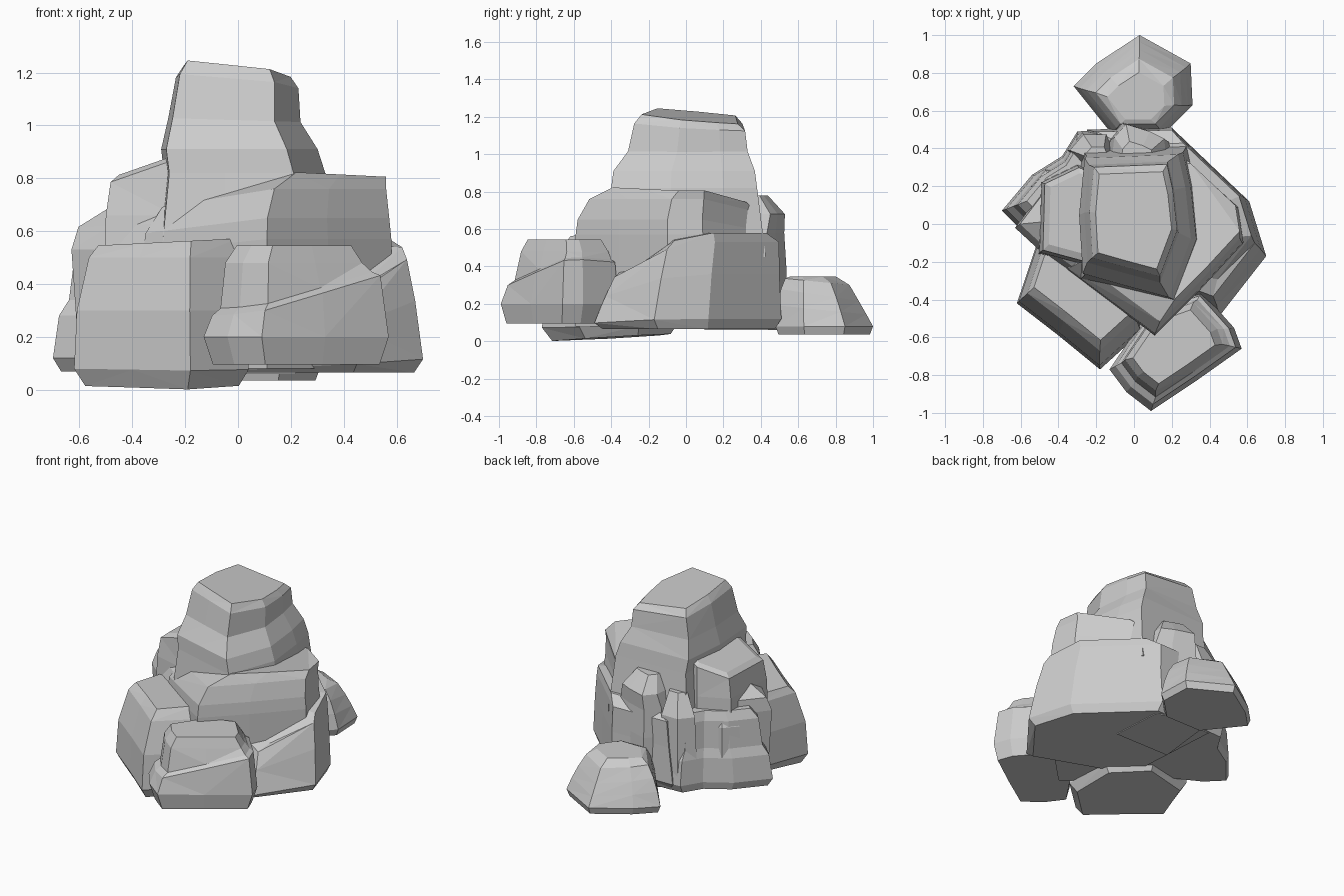
import bpy, bmesh


def rock(name, outline, levels):
    """Loft a faceted rock. Outline points are (x, y[, height factor]);
    each level is (z, scale, dx, dy, tilt_x, tilt_y) applied to the outline."""
    n = len(outline)
    cx = sum(p[0] for p in outline) / n
    cy = sum(p[1] for p in outline) / n
    z0 = levels[0][0]
    bm = bmesh.new()
    rings = []
    for level in levels:
        z, s, dx, dy, tx, ty = tuple(level) + (0,) * (6 - len(level))
        ring = []
        for p in outline:
            u, v = (p[0] - cx) * s, (p[1] - cy) * s
            h = p[2] if len(p) > 2 else 1
            ring.append(bm.verts.new((cx + u + dx, cy + v + dy, z0 + (z - z0) * h + tx * u + ty * v)))
        rings.append(ring)
    for a, b in zip(rings, rings[1:]):
        for i in range(n):
            j = (i + 1) % n
            bm.faces.new((a[i], a[j], b[j], b[i]))
    bm.faces.new(rings[0])
    bm.faces.new(rings[-1])
    bmesh.ops.connect_verts_nonplanar(bm, angle_limit=0.02, faces=bm.faces[:])
    bmesh.ops.recalc_face_normals(bm, faces=bm.faces[:])
    mesh = bpy.data.meshes.new(name)
    bm.to_mesh(mesh)
    bm.free()
    ob = bpy.data.objects.new(name, mesh)
    bpy.context.collection.objects.link(ob)
    return ob


# Tall central summit
rock("summit",
     [(-0.26, -0.27), (-0.05, -0.33), (0.21, -0.40), (0.33, -0.08), (0.30, 0.20),
      (0.26, 0.38), (-0.25, 0.36), (-0.28, 0.05)],
     [(0.45, 1.12), (0.82, 1.0), (0.91, 0.97, -0.02), (1.02, 0.82, -0.04, 0.02, -0.03),
      (1.16, 0.76, -0.03, 0.03, -0.10, -0.06), (1.205, 0.66, -0.03, 0.03, -0.13, -0.09)])

# High shoulder on the right with its sharp front corner
rock("right_shoulder",
     [(0.11, -0.59), (0.34, -0.36), (0.58, -0.10), (0.55, 0.09), (0.22, 0.40, 0.9),
      (-0.15, 0.38, 0.9), (-0.36, -0.24, 0.9)],
     [(0.08, 1.0), (0.57, 1.0), (0.65, 0.98), (0.76, 0.90, 0.02, 0.02),
      (0.82, 0.72, 0.09, 0.05, -0.05)])

# Sloping shelf between the summit and the front left slab
rock("left_shelf",
     [(0.10, -0.57), (0.15, 0.10), (-0.15, 0.35), (-0.50, 0.15), (-0.63, -0.02), (-0.50, -0.14)],
     [(0.10, 0.92), (0.53, 1.0), (0.63, 0.93, 0.0, 0.02, 0.04), (0.76, 0.50, 0.04, 0.04, 0.1)])

# Block on the left beside the summit
rock("left_block",
     [(-0.50, -0.15), (-0.24, -0.22), (-0.15, 0.25), (-0.30, 0.31), (-0.49, 0.22)],
     [(0.40, 1.04), (0.66, 1.0), (0.84, 0.95, 0.01, 0, 0.35), (0.86, 0.82, 0.02, 0, 0.35)])

# Broad base rock on the right, its front corner cut away by a slope
rock("right_base",
     [(0.45, -0.49, 0.6), (0.70, -0.17, 0.92), (0.61, 0.12), (0.42, 0.30), (0.20, 0.51),
      (-0.25, 0.50), (-0.20, -0.25)],
     [(0.065, 0.92), (0.12, 1.0), (0.36, 0.93, 0.0, 0.02), (0.53, 0.88, -0.01, 0.04),
      (0.58, 0.72, 0.04, 0.04)])

# Broad base rock on the back left
rock("left_base",
     [(-0.70, 0.07), (-0.59, -0.04), (-0.10, -0.30), (0.15, 0.40), (-0.10, 0.50),
      (-0.30, 0.49), (-0.38, 0.36), (-0.54, 0.26)],
     [(0.07, 0.92), (0.12, 1.0), (0.28, 0.94), (0.34, 0.84), (0.52, 0.78), (0.58, 0.65)])

# Angular slab at the front left, underside wedged down toward the front
rock("front_left_slab",
     [(-0.62, -0.42), (-0.40, -0.59), (-0.18, -0.77), (0.04, -0.57), (0.02, -0.25),
      (-0.20, -0.05), (-0.52, -0.12)],
     [(0.02, 0.88, 0.0, 0.01, 0.015, 0.06), (0.08, 1.0, 0, 0, 0, 0.02), (0.30, 0.97, 0, 0.01),
      (0.50, 0.87, 0.01, 0.05), (0.56, 0.80, 0.02, 0.08, 0.05)])

# Jagged ridges on the back
rock("back_ridge",
     [(-0.06, 0.54), (0.10, 0.49), (0.20, 0.44), (0.22, 0.10), (-0.18, 0.10), (-0.14, 0.45)],
     [(0.06, 1.0), (0.40, 0.98), (0.58, 0.92), (0.68, 0.78, 0.0, 0.03), (0.78, 0.45, -0.01, 0.0)])
for name, x, y, w, top in (("back_fin", -0.22, 0.39, 0.12, 0.70),
                           ("side_fin", -0.42, 0.20, 0.12, 0.62)):
    rock(name, [(x - w, y), (x, y - 1.1 * w), (x + w, y - 0.2 * w),
                (x + 0.6 * w, y + 0.7 * w), (x - 0.4 * w, y + 0.7 * w)],
         [(0.15, 1.15), (top - 0.14, 1.0), (top, 0.55, 0.02, -0.03)])

# Loose boulder at the front: lower shell with a rising rim, then the inner crown
rock("front_boulder",
     [(-0.13, -0.77), (-0.04, -0.89), (0.09, -0.99), (0.33, -0.83), (0.57, -0.66),
      (0.53, -0.55), (0.36, -0.36), (0.08, -0.46)],
     [(0.095, 0.90), (0.20, 1.0), (0.36, 0.91, 0.0, 0.01, 0.22, 0.12),
      (0.38, 0.82, 0.0, 0.02, 0.22, 0.12), (0.48, 0.74, -0.01, 0.03), (0.545, 0.62, -0.01, 0.03)])

# Loose boulder at the back
rock("back_boulder",
     [(0.03, 1.00), (-0.20, 0.85), (-0.32, 0.73), (-0.12, 0.48), (0.16, 0.48),
      (0.31, 0.63), (0.30, 0.85)],
     [(0.035, 0.94), (0.08, 1.0), (0.17, 0.91, 0, -0.01, 0, -0.1), (0.25, 0.80, 0, -0.02, 0, -0.15),
      (0.32, 0.66, 0, -0.03, 0, -0.1), (0.345, 0.48, 0, -0.05)])
